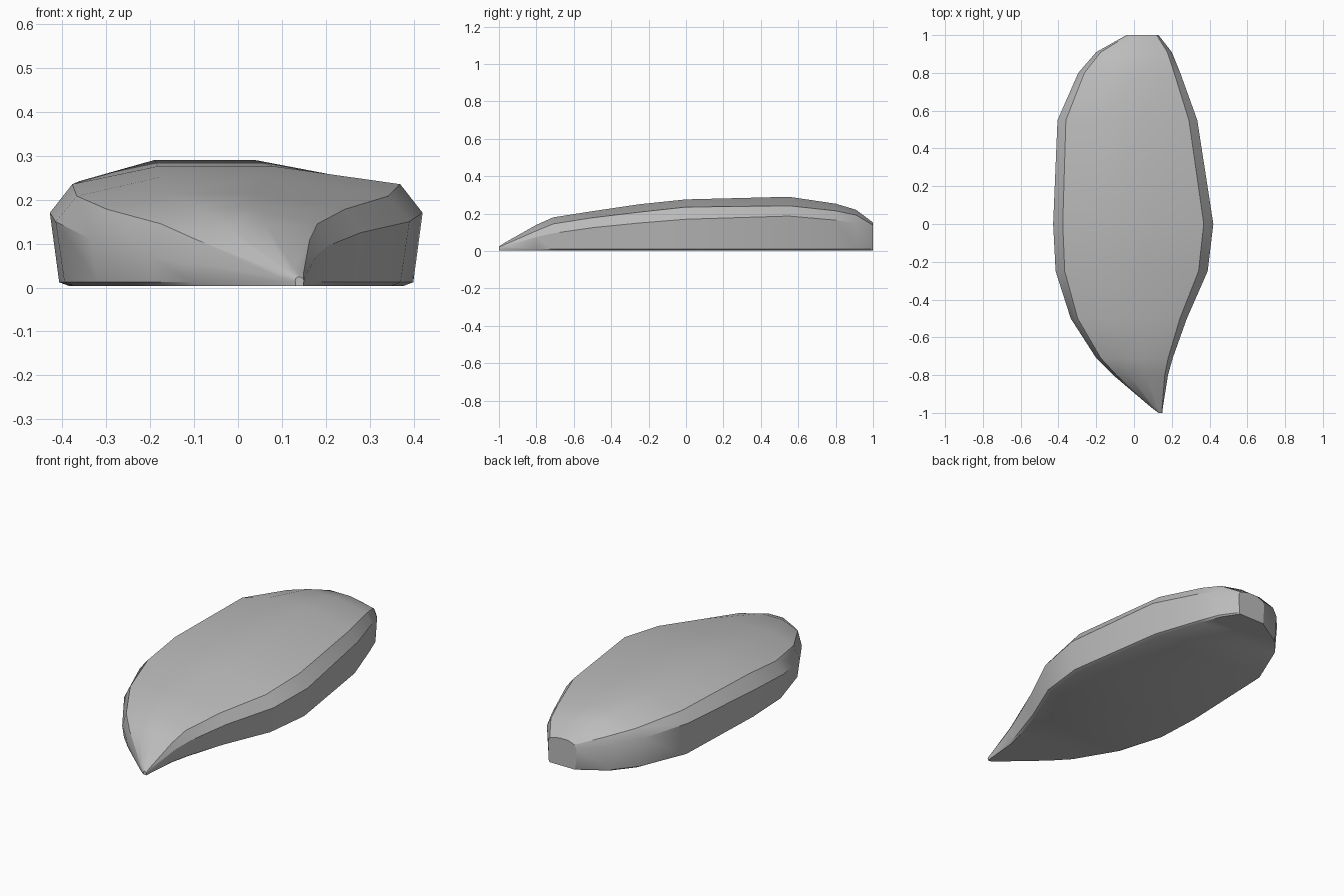
import bpy
import bmesh

default_cube = bpy.data.objects.get("Cube")
if default_cube:
    bpy.data.objects.remove(default_cube, do_unlink=True)

# Cross-sections from the pointed front to the blunt back:
# y, left x, left edge z, right x, right edge z, shoulder z, top z
SECTIONS = [
    (-1, .13, .015, .15, .015, .02, .024),
    (-.97, .09, .025, .153, .025, .034, .044),
    (-.8, -.11, .055, .18, .075, .108, .14),
    (-.71, -.2, .07, .205, .095, .145, .18),
    (-.5, -.335, .11, .28, .125, .178, .213),
    (-.25, -.415, .15, .39, .15, .208, .25),
    (0, -.428, .17, .42, .17, .235, .276),
    (.55, -.405, .187, .335, .187, .242, .29),
    (.8, -.295, .165, .245, .165, .215, .253),
    (.91, -.2, .148, .2, .148, .192, .22),
    (1, -.04, .115, .13, .115, .138, .152),
]


def cross_section(section):
    """Closed outline: base, widest edge, shoulder and nearly flat top."""
    y, left, left_z, right, right_z, shoulder_z, top_z = section
    width = right - left

    def across(fraction):
        return left + width * fraction

    outline = [
        (across(.05), .004),
        (across(.025), .012),
        (left, left_z),
        (across(.06), shoulder_z),
        (across(.29), top_z),
        (across(.6), top_z),
        (across(.94), shoulder_z),
        (right, right_z),
        (across(.975), .012),
        (across(.95), .004),
    ]
    return [(x, y, z) for x, z in outline]


def loft(name, sections, material):
    """Skin the outlines together and cap both ends."""
    bm = bmesh.new()
    rings = [[bm.verts.new(point) for point in cross_section(section)]
             for section in sections]
    count = len(rings[0])
    for ring, next_ring in zip(rings, rings[1:]):
        for i in range(count):
            j = (i + 1) % count
            bm.faces.new((ring[i], ring[j], next_ring[j], next_ring[i]))
    bm.faces.new(rings[0])
    bm.faces.new(rings[-1])
    bmesh.ops.recalc_face_normals(bm, faces=bm.faces[:])
    mesh = bpy.data.meshes.new(name)
    bm.to_mesh(mesh)
    bm.free()
    mesh.materials.append(material)
    obj = bpy.data.objects.new(name, mesh)
    bpy.context.collection.objects.link(obj)
    return obj


# Plain grey stone
grey = bpy.data.materials.new("stone grey")
grey.use_nodes = True
grey.diffuse_color = (.5, .5, .5, 1)
shader = next(n for n in grey.node_tree.nodes if n.type == "BSDF_PRINCIPLED")
shader.inputs["Base Color"].default_value = grey.diffuse_color

stone = loft("flat_stone", SECTIONS, grey)

# Soft faces with crisp shoulder and rim edges
bpy.ops.object.select_all(action="DESELECT")
stone.select_set(True)
bpy.context.view_layer.objects.active = stone
bpy.ops.object.shade_smooth_by_angle(angle=.5)
